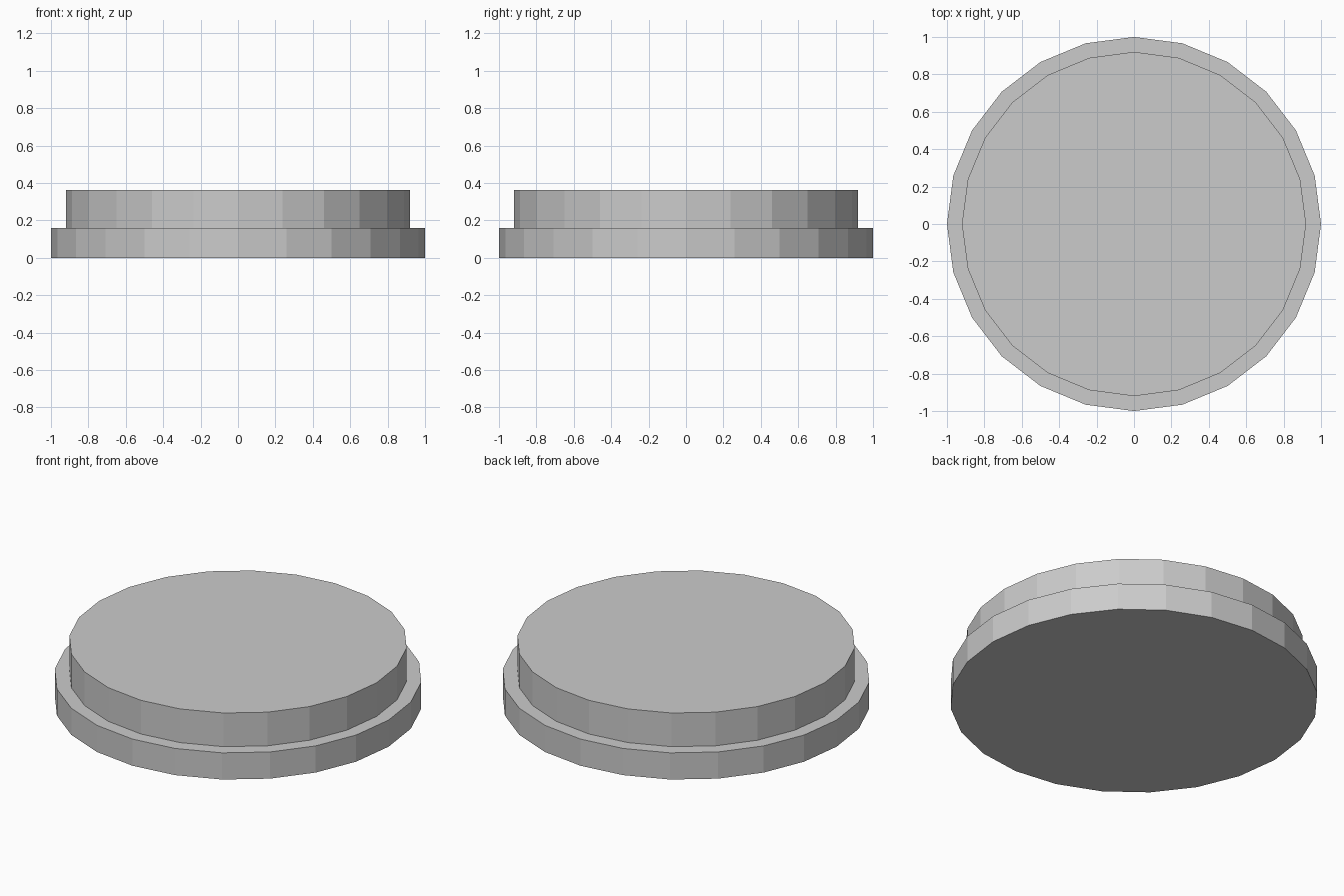
import bpy

if "Cube" in bpy.data.objects:
    bpy.data.objects.remove(bpy.data.objects["Cube"])

SIDES = 24


def disc(name, radius, z0, z1):
    """Flat-shaded 24-sided disc between two heights."""
    bpy.ops.mesh.primitive_cylinder_add(
        vertices=SIDES, radius=radius, depth=z1 - z0,
        end_fill_type='NGON', location=(0, 0, (z0 + z1) / 2))
    obj = bpy.context.object
    obj.name = name
    return obj


# Wide lower step
disc("base_disc", 1.0, 0.0, 0.16)
# Slightly narrower upper step
disc("top_disc", 0.92, 0.16, 0.362)
